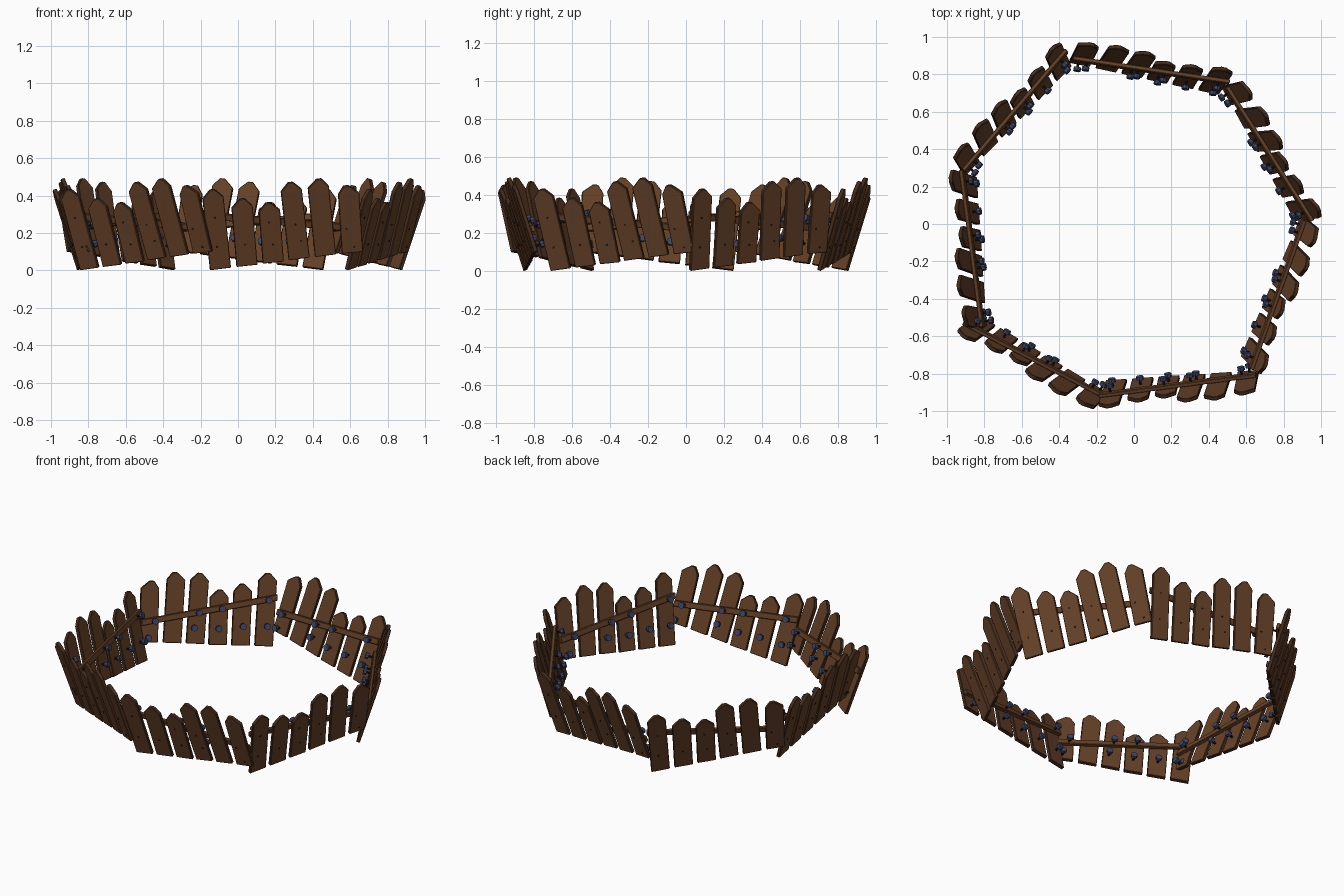
import bpy, bmesh, math
from mathutils import Matrix, Vector

cube = bpy.data.objects.get("Cube")
if cube:
    bpy.data.objects.remove(cube)


def material(name, rgb):
    m = bpy.data.materials.new(name)
    m.use_nodes = True
    m.diffuse_color = (*rgb, 1)
    m.node_tree.nodes["Principled BSDF"].inputs["Base Color"].default_value = (*rgb, 1)
    return m


wood = material("brown wood", (0.13, 0.052, 0.02))
edge_wood = material("dark edge wood", (0.06, 0.026, 0.012))
blue = material("blue steel", (0.045, 0.06, 0.14))
black = material("dark iron", (0.012, 0.01, 0.01))

THICK = 0.022
WIDTH = 0.113
# per board: left edge along the panel, height, lean, tip shift
BOARDS = [(0.0, 0.445, 0.0, 0.0), (0.143, 0.375, 0.02, 0.005),
          (0.285, 0.335, 0.03, -0.005), (0.425, 0.43, -0.01, 0.0),
          (0.567, 0.43, 0.0, 0.008), (0.712, 0.375, 0.04, -0.012)]


def prism(bm, outline, y0, y1, mats=(0, 0)):
    """Extrude an x/z outline from y0 to y1 with slightly cut edges."""
    verts = [bm.verts.new((x, y0, z)) for x, z in outline]
    front = bm.faces.new(verts)
    res = bmesh.ops.extrude_face_region(bm, geom=[front])
    moved = [v for v in res["geom"] if isinstance(v, bmesh.types.BMVert)]
    bmesh.ops.translate(bm, verts=moved, vec=(0, y1 - y0, 0))
    for f in {f for v in verts + moved for f in v.link_faces}:
        f.normal_update()
        f.material_index = mats[0] if abs(f.normal.y) > 0.9 else mats[1]
    return verts + moved


def finish(bm, name, mats):
    bmesh.ops.recalc_face_normals(bm, faces=bm.faces)
    me = bpy.data.meshes.new(name)
    bm.to_mesh(me)
    bm.free()
    for m in mats:
        me.materials.append(m)
    return me


def board_mesh():
    bm = bmesh.new()
    for x, h, lean, tip in BOARDS:
        w, s = WIDTH, h - 0.045
        vs = prism(bm, [(0, 0), (w, 0), (w, s), (w * 0.62 + tip, h), (w * 0.38 + tip, h), (0, s)],
                   -THICK / 2, THICK / 2, (0, 1))
        bmesh.ops.transform(bm, verts=vs, matrix=Matrix.Translation((x, 0, 0)) @ Matrix.Rotation(lean, 4, "Y"))
    bmesh.ops.bevel(bm, geom=list(bm.edges), offset=0.003, segments=1, affect="EDGES", material=-1)
    return finish(bm, "boards", [wood, edge_wood])


def rail_height(x):
    return 0.30 - 0.22 * x


def rail_mesh():
    bm = bmesh.new()
    a, b, r = -0.005, 0.825, 0.019
    za, zb = rail_height(a), rail_height(b)
    prism(bm, [(a, za - r), (b, zb - r), (b, zb + r), (a, za + r)], THICK / 2, THICK / 2 + 0.022)
    bmesh.ops.bevel(bm, geom=list(bm.edges), offset=0.003, segments=1, affect="EDGES")
    return finish(bm, "rail", [wood])


# bolt spots: along the panel and up the boards, on the rail and below it
RAIL_SPOTS = [(x, rail_height(x)) for x in (0.055, 0.34, 0.48, 0.75)]
LOW_SPOTS = [(0.05, 0.125), (0.2, 0.12), (0.35, 0.10), (0.5, 0.10), (0.78, 0.03)]


def rod(bm, x, z, y0, y1, radius, sides, mat):
    m = Matrix.Translation((x, (y0 + y1) / 2, z)) @ Matrix.Rotation(math.pi / 2, 4, "X")
    res = bmesh.ops.create_cone(bm, cap_ends=True, segments=sides, radius1=radius,
                                radius2=radius, depth=y1 - y0, matrix=m)
    for f in {f for v in res["verts"] for f in v.link_faces}:
        f.material_index = mat


def bolt_mesh():
    bm = bmesh.new()
    for spots, base in ((RAIL_SPOTS, THICK / 2 + 0.02), (LOW_SPOTS, THICK / 2)):
        for x, z in spots:
            rod(bm, x, z, base, base + 0.032, 0.007, 8, 1)
            rod(bm, x, z, base + 0.026, base + 0.046, 0.02, 8, 0)
    # small nail points on the outer face
    for x, z in RAIL_SPOTS + LOW_SPOTS:
        rod(bm, x, z, -THICK / 2 - 0.003, 0, 0.006, 6, 1)
    return finish(bm, "bolts", [blue, black])


PARTS = {"fence_boards": board_mesh(), "fence_rail": rail_mesh(), "fence_bolts": bolt_mesh()}

# panels: lower starting corner and heading, counter-clockwise from the front
PANELS = [("front", -0.15, -0.845, 6), ("front_left", 0.58, -0.71, 69),
          ("back_left", 0.87, 0.02, 121), ("back", 0.455, 0.70, 170),
          ("back_right", -0.34, 0.85, 228), ("right", -0.85, 0.25, 276),
          ("front_right", -0.84, -0.49, 331)]

for side, x, y, heading in PANELS:
    place = (Matrix.Translation((x, y, 0.003)) @ Matrix.Rotation(math.radians(heading), 4, "Z")
             @ Matrix.Rotation(math.radians(17), 4, "X") @ Matrix.Rotation(math.radians(-7.5), 4, "Y"))
    for part, mesh in PARTS.items():
        ob = bpy.data.objects.new(f"{side}_{part}", mesh)
        bpy.context.scene.collection.objects.link(ob)
        ob.matrix_world = place
